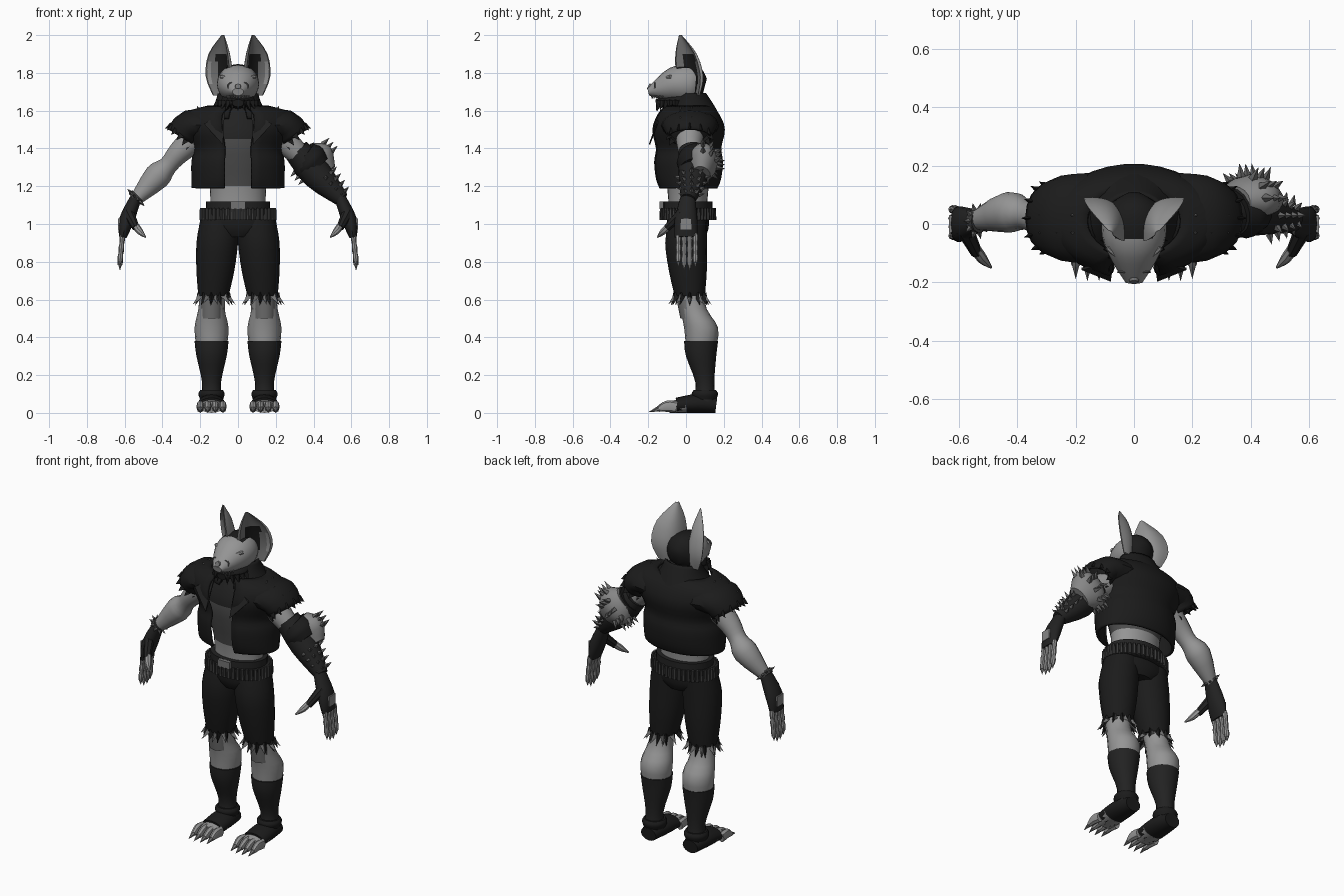
import bpy, bmesh
from math import sin, cos, pi, radians
from mathutils import Vector, Matrix

if "Cube" in bpy.data.objects:
    bpy.data.objects.remove(bpy.data.objects["Cube"])

def material(name, grey):
    mat = bpy.data.materials.new(name)
    mat.use_nodes = True
    mat.diffuse_color = (grey, grey, grey, 1)
    mat.node_tree.nodes["Principled BSDF"].inputs["Base Color"].default_value = mat.diffuse_color
    return mat

FUR = material("light grey fur", .3)
PAD = material("pale pad grey", .24)
INNER = material("inner ear grey", .17)
STUD = material("stud metal", .13)
SHIRT = material("shirt grey", .07)
BULLET = material("dark metal", .045)
CLOTH = material("black cloth", .011)
LEATHER = material("black leather", .016)
X, Y, Z = Matrix.Identity(3)

def finish(name, bm, mats, rule=None, thick=0):
    """Turn a bmesh into a named object; rule picks each face's material."""
    bmesh.ops.recalc_face_normals(bm, faces=bm.faces[:])
    for face in bm.faces:
        face.material_index = rule(face.calc_center_median(), face.normal) if rule else 0
    mesh = bpy.data.meshes.new(name)
    bm.to_mesh(mesh)
    bm.free()
    for mat in mats:
        mesh.materials.append(mat)
    ob = bpy.data.objects.new(name, mesh)
    bpy.context.collection.objects.link(ob)
    if thick:
        shell = ob.modifiers.new("thickness", 'SOLIDIFY')
        shell.thickness, shell.offset = thick, 0

def loft(name, rings, mats, closed=True, cap=True, **options):
    bm = bmesh.new()
    rows = [[bm.verts.new(point) for point in ring] for ring in rings]
    count = len(rows[0])
    for low, high in zip(rows, rows[1:]):
        for i in range(count if closed else count - 1):
            j = (i + 1) % count
            bm.faces.new((low[i], low[j], high[j], high[i]))
    if cap and closed:
        bm.faces.new(rows[0])
        bm.faces.new(rows[-1])
    finish(name, bm, mats, **options)

def spline(rows, steps=3):
    """Smooth curve through a few rows of values."""
    rows = [Vector(row) for row in rows]
    last = len(rows) - 1
    result = []
    for i in range(last):
        start, end = rows[i], rows[i + 1]
        leave = (end - rows[max(i - 1, 0)]) / 2
        arrive = (rows[min(i + 2, last)] - start) / 2
        for j in range(steps):
            t = j / steps
            blend = t * t * (3 - 2 * t)
            result.append(start.lerp(end, blend) + leave * t * (1 - t) ** 2 - arrive * t * t * (1 - t))
    return result + [rows[-1]]

def tube(name, path, mats, side=1, ref=Y, sides=16, flat=False, gap=0, **options):
    """Path rows are x, y, z, radius and, if it differs, the radius along ref."""
    path = spline([tuple(row) + (row[3],) * (5 - len(row)) for row in path])
    centres = [Vector((row[0] * side, row[1], row[2])) for row in path]
    step = (2 * pi - 2 * gap) / (sides - 1 if gap else sides)
    angles = [gap - pi / 2 + step * k for k in range(sides)]
    rings = []
    for i, (centre, row) in enumerate(zip(centres, path)):
        ahead, behind = centres[min(i + 1, len(path) - 1)], centres[max(i - 1, 0)]
        along = Z if flat else (ahead - behind).normalized()
        v = (ref - along * ref.dot(along)).normalized() * row[4]
        u = v.cross(along).normalized() * row[3]
        rings.append([centre + u * cos(a) + v * sin(a) for a in angles])
    loft(name, rings, mats, closed=not gap, **options)

def body(name, rows, mats, y=.01, **options):
    """Level oval rings on the centre line, from height, half width and half depth."""
    tube(name, [(0, y, *row) for row in rows], mats, sides=28, flat=True, **options)

def spikes(name, items, mat, sides=4, tip=0):
    """Cones from base point, direction, radius and length."""
    bm = bmesh.new()
    for point, direction, radius, length in items:
        direction = Vector(direction).normalized()
        turn = direction.to_track_quat('Z', 'Y').to_matrix().to_4x4()
        place = Matrix.Translation(Vector(point) + direction * length / 2) @ turn
        bmesh.ops.create_cone(bm, cap_ends=True, segments=sides, radius1=radius,
                              radius2=radius * tip, depth=length, matrix=place)
    finish(name, bm, [mat])

def box(name, centre, size, mat):
    bm = bmesh.new()
    bmesh.ops.create_cube(bm, size=1, matrix=Matrix.LocRotScale(Vector(centre), None, Vector(size)))
    finish(name, bm, [mat])

def around(centre, across, deep, count):
    """Points on an oval, each with its outward direction."""
    for k in range(count):
        a = 2 * pi * k / count
        out = across * cos(a) + deep * sin(a)
        yield Vector(centre) + out, out.normalized()

# Torso, vest and collar
body("torso", [(1.04, .15, .1), (1.2, .15, .11), (1.45, .2, .15), (1.6, .12, .1), (1.7, .08, .06)], [FUR, SHIRT, LEATHER],
     rule=lambda c, n: 0 if c.z < 1.18 else 1 if c.z < 1.43 else 2)
body("vest", [(1.19, .24, .15), (1.24, .24, .17), (1.33, .24, .18), (1.4, .23, .17), (1.5, .28, .19), (1.58, .28, .16),
              (1.62, .16, .12)], [CLOTH], gap=.3, thick=.014)
body("collar", [(1.56, .17, .15), (1.63, .12, .11), (1.69, .1, .07)], [CLOTH], y=.03, gap=.3, thick=.014)

def build_arm(side, label):
    tube(label + "_arm", [(.2, .02, 1.48, .08), (.31, .02, 1.38, .06), (.37, .03, 1.31, .05), (.43, .04, 1.25, .07),
                          (.55, .01, 1.12, .03)], [FUR], side)
    tube(label + "_glove", [(.54, .01, 1.14, .03, .04), (.59, 0, 1.02, .04, .06), (.61, 0, .93, .02, .06)], [LEATHER], side)
    tube(label + "_thumb_glove", [(.58, -.02, 1.06, .03), (.54, -.1, .98, .02)], [LEATHER], side, ref=Z, sides=8)
    tube(label + "_thumb", [(.54, -.09, .99, .018), (.52, -.12, .96, .018), (.49, -.15, .93, .004)], [FUR], side, ref=Z, sides=8)
    for k in range(4):
        y, length = .03 * k - .04, .15 + .02 * sin(k)
        tube(f"{label}_finger_{k + 1}", [(.61 + .015 * j / 6, y, .95 - length * j / 6, .012 + .003 * (j % 2)) for j in range(7)],
             [FUR], side, sides=8)
        spikes(f"{label}_claw_{k + 1}", [((.625 * side, y, .95 - length), -Z, .01, .03)], FUR, 6)
    box(label + "_hand_patch", (.63 * side, 0, 1), (.009, .06, .06), PAD)

def build_shoulder(side, label):
    tube(label + "_cap_sleeve", [(.14, .02, 1.52, .07, .15), (.25, .02, 1.52, .08, .14), (.3, .02, 1.46, .08, .11)],
         [CLOTH], side, cap=False, thick=.012)
    down, up = Vector((side, 0, -1)), Vector((side, 0, 1))
    edge = around((.3 * side, .02, 1.47), up * .05, Y * .11, 12)
    spikes(label + "_sleeve_tatters", [(p, down + out * .6, .02, .04) for p, out in edge], CLOTH, 3)
    spikes(label + "_shoulder_studs", [((x * side, y, 1.69 - x / 2), up + Z, .015, .04)
                                       for x in (.2, .25, .31) for y in (-.03, .03)], STUD)
    lapel = [Vector((x * side, y, z)) for x, y, z in ((.07, -.12, 1.6), (.18, -.15, 1.53), (.08, -.19, 1.42))]
    loft(label + "_lapel", [lapel, [p - Y * .008 for p in lapel]], [LEATHER])

def build_leg(side, label):
    tube(label + "_shorts_leg", [(.1, .01, 1.02, .1), (.11, 0, .9, .11), (.12, .01, .75, .1), (.13, .02, .62, .08)],
         [CLOTH], side, flat=True)
    hem = (.13 * side, .02, .63)
    spikes(label + "_hem_tatters", [(p, out / 2 - Z, .02, .07) for p, out in around(hem, X * .07, Y * .07, 11)], CLOTH, 3)
    spikes(label + "_knee_fur", [(p, out - Z, .02, .08) for p, out in around(hem, X * .06, Y * .06, 9)], INNER, 3)
    tube(label + "_lower_leg", [(.13, .02, .66, .07), (.14, .04, .55, .07), (.14, .08, .45, .09), (.14, .08, .34, .08)],
         [FUR], side, flat=True)
    tube(label + "_knee_wrap", [(.14, .01, .6, .06), (.14, .03, .5, .06)], [INNER], side, sides=10, flat=True)
    # Footless boot over a wrapped foot
    tube(label + "_boot", [(.14, .08, .38, .09), (.14, .08, .3, .08), (.14, .1, .16, .05), (.14, .1, .06, .06)],
         [LEATHER], side, flat=True)
    tube(label + "_ankle_band", [(.14, .1, .07, .06), (.14, .1, .1, .07), (.14, .1, .12, .06)], [CLOTH], side, flat=True)
    tube(label + "_foot_wrap", [(.14, .16, .04, .05, .04), (.14, .06, .05, .07, .05), (.14, -.05, .04, .07, .04)],
         [CLOTH], side, ref=Z)
    tube(label + "_foot", [(.14, 0, .04, .07, .04), (.14, -.09, .03, .06, .03)], [FUR], side, ref=Z)
    for k in range(4):
        x, front = .08 + .04 * k, -.14 - .01 * sin(k)
        tube(f"{label}_toe_{k + 1}", [(x, -.05, .03, .02, .03), (x, -.1, .035, .02, .03), (x, front, .02, .015)],
             [FUR], side, ref=Z, sides=8)
        spikes(f"{label}_toe_claw_{k + 1}", [((x * side, front, .02), -Y - Z * .3, .014, .05)], INNER, 6)

def build_ear(side, label):
    """A cup that opens forward and outward, with a dark hollow."""
    opening, chord = Vector((side, -1, 0)).normalized(), Vector((side, 1, 0)).normalized()
    sweep = [k / 5 for k in range(-5, 6)]
    rings = []
    for x, y, z, width in spline([(.09, .03, 1.68, .06), (.1, .02, 1.78, .1), (.1, 0, 1.9, .08), (.08, -.03, 2, .01)]):
        centre, depth = Vector((x * side, y, z)), opening * width * .6
        outer = [centre + chord * width * t - depth * (1 - t * t) for t in sweep]
        inner = [p.lerp(centre, .15) + depth * (.3 - t * t * .2) for p, t in zip(outer, sweep)]
        rings.append(outer + inner[::-1])

    def colour(c, normal):
        off = abs((c - X * side * .1).dot(chord))
        if normal.dot(opening) < .3 or off > .08:
            return 0
        return 2 if off < .045 and 1.74 < c.z < 1.9 else 1
    loft(label + "_ear", rings, [FUR, INNER, CLOTH], rule=colour)

def build_face(side, label):
    spikes(label + "_eye", [((.052 * side, -.11, 1.745), X * side * .3 - Y, .017, .02)], CLOTH, 8, .7)
    tube(label + "_brow", [(.02, -.14, 1.76, .014), (.09, -.08, 1.78, .01)], [FUR], side, ref=Z, sides=8)
    bpy.ops.mesh.primitive_torus_add(location=(.036 * side, -.165, 1.73), rotation=X * pi / 2, major_segments=14,
                                     minor_segments=6, major_radius=.018, minor_radius=.004)
    bpy.context.object.name = label + "_face_ring"
    bpy.context.object.data.materials.append(STUD)

for side, label in ((1, "left"), (-1, "right")):
    for build in (build_arm, build_shoulder, build_leg, build_ear, build_face):
        build(side, label)

# Head with dark hair on the crown and back
tube("head", [(0, .1, 1.73, .03, .04), (0, .05, 1.74, .1, .1), (0, -.04, 1.74, .11, .1), (0, -.12, 1.72, .08, .07),
              (0, -.2, 1.7, .03, .02)], [FUR, CLOTH], ref=Z, sides=20,
     rule=lambda c, n: c.y > .045 or (abs(c.x) < .055 and c.z > 1.78 and c.y > -.05))
tube("nose", [(0, -.16, 1.71, .03), (0, -.2, 1.73, .015)], [INNER], ref=Z, sides=10)
tube("beard", [(0, .06, 1.68, .08, .05), (0, -.06, 1.65, .09, .04), (0, -.16, 1.64, .03, .02)], [CLOTH], ref=Z)
jaw = [(sin(a), -cos(a)) for a in (.3 * k for k in range(-5, 6))]
spikes("beard_tufts", [((.09 * x, .09 * y - .05, 1.65), (x / 2, y / 3, -1), .02, .055) for x, y in jaw], CLOTH)
spikes("teeth", [((.055 * x, .06 * y - .12, 1.68), -Z, .006, .02) for x, y in jaw], PAD)

# Shorts seat, belt and cartridge belt
body("shorts_seat", [(.93, .1, .09), (.98, .19, .11), (1.07, .17, .11)], [CLOTH])
body("belt", [(1.08, .17, .13), (1.12, .17, .13)], [LEATHER])
body("cartridge_strap", [(1.02, .19, .14), (1.08, .19, .14)], [LEATHER])
spikes("cartridges", [(p, Z, .011, .066) for p, out in around((0, .01, 1.02), X * .195, Y * .14, 44)], BULLET, 6, .75)
box("buckle", (0, -.13, 1.1), (.08, .02, .04), INNER)

# Left sleeve, spiked elbow guard and forearm studs
tube("left_sleeve", [(.31, .03, 1.39, .07), (.42, .04, 1.26, .08), (.55, .01, 1.13, .04)], [LEATHER])
tube("elbow_strap", [(.34, .04, 1.37, .08), (.38, .05, 1.33, .1), (.42, .05, 1.29, .08)], [CLOTH])
tube("elbow_guard", [(.35, .08, 1.38, .07, .05), (.4, .09, 1.33, .12, .08), (.46, .08, 1.26, .07, .05)], [PAD])
across, along = (X + Z).normalized(), (X - Z).normalized()
spikes("elbow_spikes", [(p, out, .016, .05) for row in (-.03, 0, .03)
                        for p, out in around(Vector((.4, .09, 1.33)) + along * row, across * .1, Y * .07, 11)
                        if out.y > -.4], STUD)
spikes("forearm_studs", [(p, out, .013, .035) for k in range(4)
                         for p, out in around(Vector((.45, .03, 1.23)) + along * .04 * k, across * (.07 - .01 * k),
                                              Y * (.07 - .01 * k), 10) if out.dot(across) > .2], STUD)

# Right spiked bracelet
tube("bracelet", [(.53, .01, 1.15, .04), (.55, .01, 1.13, .04)], [BULLET], -1)
spikes("bracelet_spikes", [(p, out, .01, .025) for p, out in around((-.54, .01, 1.14), (Z - X) * .028, Y * .04, 10)], STUD)

# Smooth shading with sharp edges kept
bpy.ops.object.select_all(action='DESELECT')
for ob in bpy.context.scene.objects:
    if ob.type == 'MESH':
        ob.select_set(True)
        bpy.context.view_layer.objects.active = ob
bpy.ops.object.shade_smooth_by_angle(angle=radians(38))
